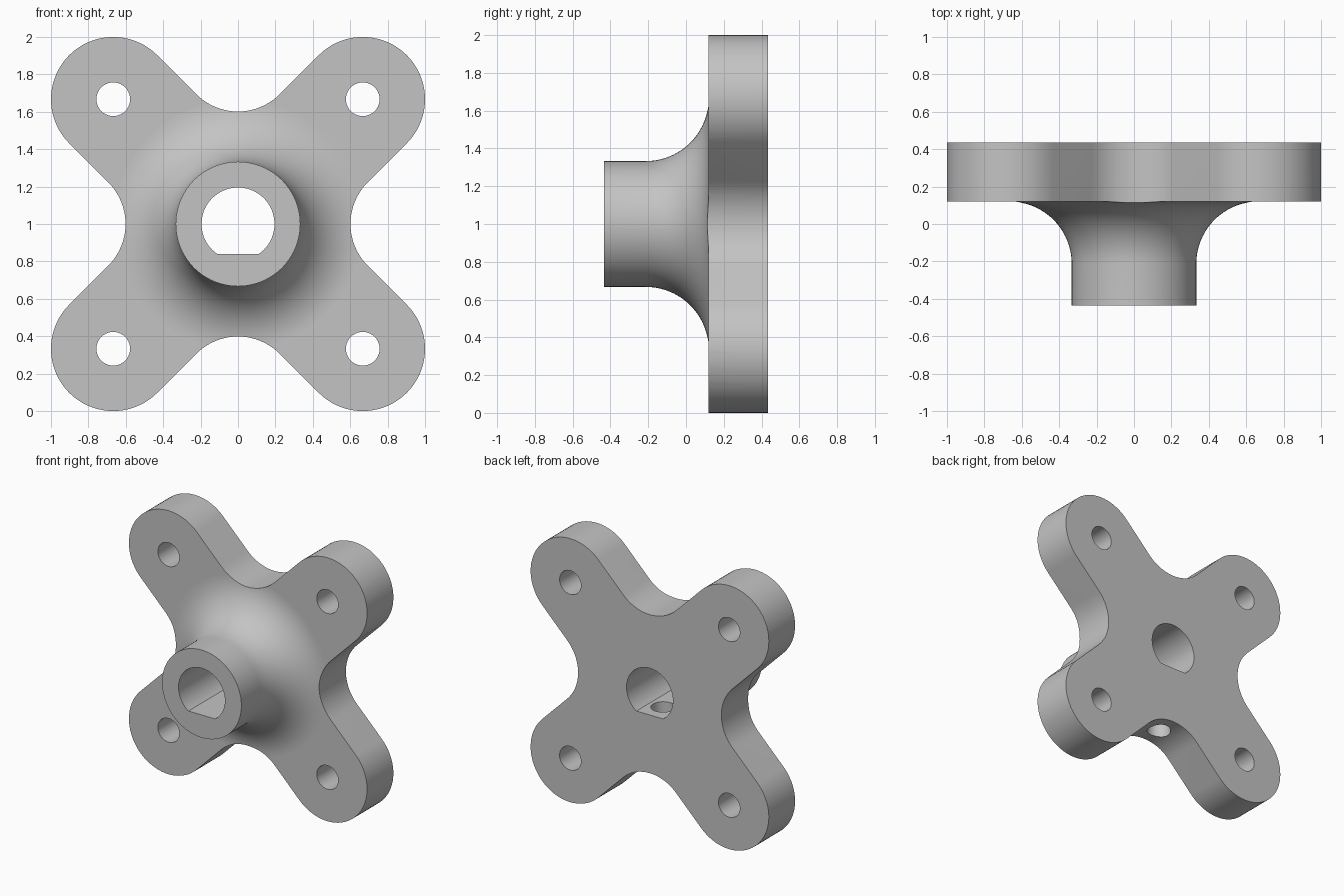
import bpy, bmesh, math

if "Cube" in bpy.data.objects:
    bpy.data.objects.remove(bpy.data.objects["Cube"])

# Main dimensions (bracket axis runs along y at z = 1)
FRONT, PLATE, BACK = -0.435, 0.12, 0.435
HUB_R, FILLET = 0.333, 0.333
ARM_C, ARM_R, NOTCH_R = 0.667, 0.333, 0.315

gray = bpy.data.materials.new("light_gray")
gray.diffuse_color = (0.55, 0.55, 0.55, 1)
gray.use_nodes = True
gray.node_tree.nodes["Principled BSDF"].inputs["Base Color"].default_value = gray.diffuse_color


def arc(cx, cz, r, a0, a1, n):
    """Points on an arc, angles in degrees."""
    return [(cx + r * math.cos(math.radians(a0 + (a1 - a0) * i / n)),
             cz + r * math.sin(math.radians(a0 + (a1 - a0) * i / n)))
            for i in range(n + 1)]


def loft(name, rings):
    """Closed solid through equal-length rings of 3D points."""
    bm = bmesh.new()
    loops = [[bm.verts.new(p) for p in ring] for ring in rings]
    n = len(loops[0])
    for a, b in zip(loops, loops[1:]):
        for i in range(n):
            j = (i + 1) % n
            bm.faces.new((a[i], a[j], b[j], b[i]))
    bm.faces.new(loops[0])
    bm.faces.new(loops[-1])
    bmesh.ops.recalc_face_normals(bm, faces=bm.faces)
    mesh = bpy.data.meshes.new(name)
    bm.to_mesh(mesh)
    bm.free()
    mesh.materials.append(gray)
    obj = bpy.data.objects.new(name, mesh)
    bpy.context.collection.objects.link(obj)
    return obj


def prism(name, outline, y0=-0.7, y1=0.7):
    return loft(name, [[(x, y, z + 1) for x, z in outline] for y in (y0, y1)])


def boolean(target, tool, operation):
    bpy.ops.object.select_all(action='DESELECT')
    bpy.context.view_layer.objects.active = target
    target.select_set(True)
    mod = target.modifiers.new("cut", 'BOOLEAN')
    mod.operation, mod.solver, mod.object = operation, 'EXACT', tool
    bpy.ops.object.modifier_apply(modifier=mod.name)
    bpy.data.objects.remove(tool, do_unlink=True)


# Turned body: hub, concave fillet and an oversized flange
profile = [(HUB_R, FRONT)]
profile += arc(HUB_R + FILLET, PLATE - FILLET, FILLET, 180, 90, 24)
profile += [(1.5, PLATE), (1.5, BACK)]
SEG = 96
bracket = loft("flange_bracket", [
    [(r * math.cos(math.tau * i / SEG), y, 1 + r * math.sin(math.tau * i / SEG))
     for i in range(SEG)] for r, y in profile])

# Four-armed outline: rounded arm tip, then the rounded notch after it
notch_c = ARM_R * math.sqrt(2) + NOTCH_R * math.sqrt(2)
outline = []
for k in range(4):
    a = math.radians(90 * k)
    quarter = (arc(ARM_C, ARM_C, ARM_R, -45, 135, 36)
               + arc(0, notch_c, NOTCH_R, -45, -135, 20))
    outline += [(x * math.cos(a) - z * math.sin(a),
                 x * math.sin(a) + z * math.cos(a)) for x, z in quarter]
boolean(bracket, prism("outline_cutter", outline), 'INTERSECT')

# D-shaped shaft bore with its flat at the bottom
flat = math.degrees(math.asin(0.16 / 0.195))
boolean(bracket, prism("bore_cutter", arc(0, 0, 0.195, -flat, 180 + flat, 60)),
        'DIFFERENCE')

# Bolt hole in each arm
for sx in (-1, 1):
    for sz in (-1, 1):
        hole = arc(sx * ARM_C, sz * ARM_C, 0.09, 0, 360, 40)[:-1]
        boolean(bracket, prism("bolt_cutter", hole), 'DIFFERENCE')

# Set screw hole from the bottom notch up into the bore flat
screw = arc(0, 0.275, 0.085, 0, 360, 40)[:-1]
boolean(bracket, loft("screw_cutter", [[(x, y, z) for x, y in screw]
                                       for z in (0.2, 1.0)]), 'DIFFERENCE')

# Smooth curved walls, flat faces on the plate and hub ends
bpy.ops.object.shade_smooth_by_angle(angle=math.radians(30))
for face in bracket.data.polygons:
    if abs(face.normal.y) > 0.9999:
        face.use_smooth = False
